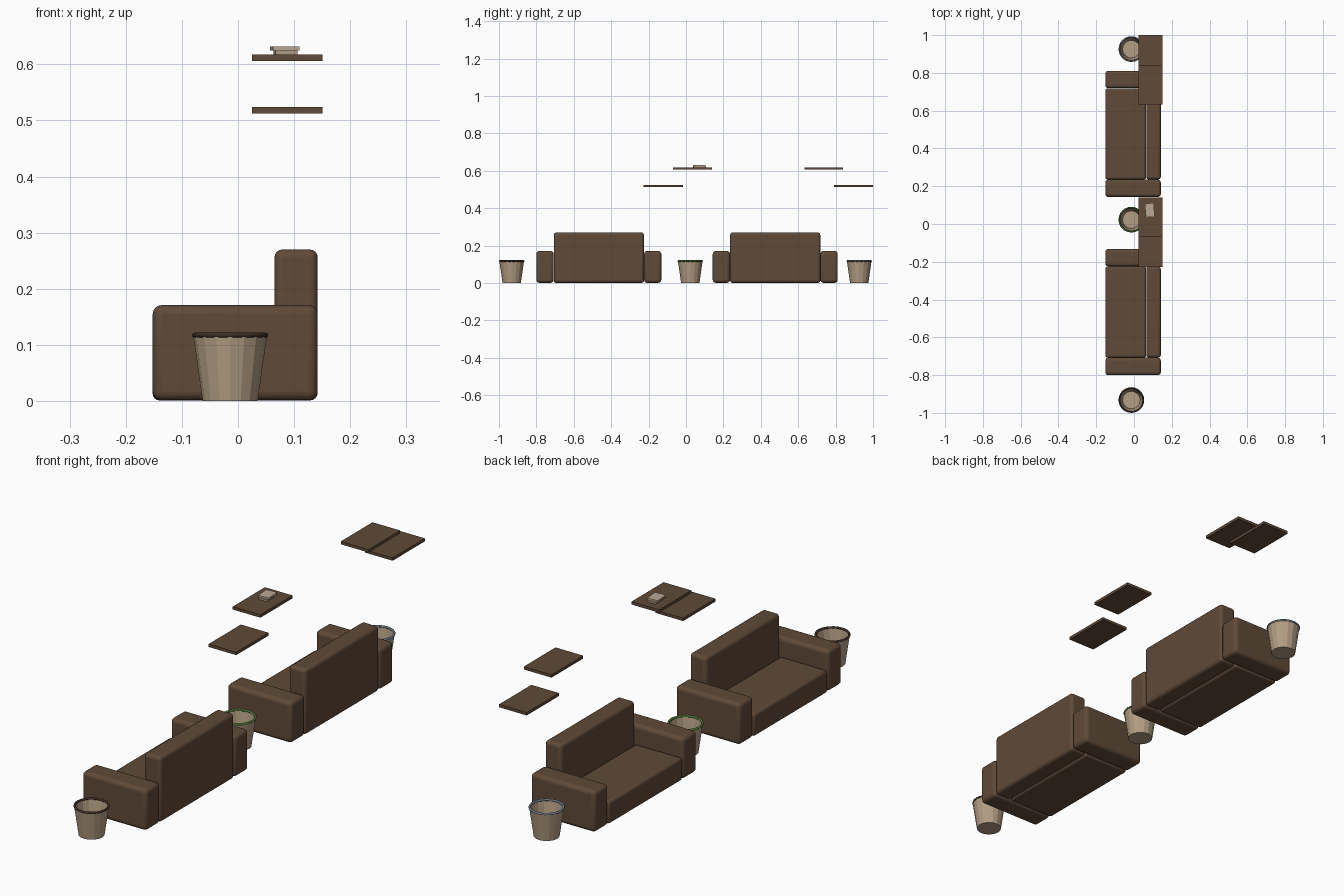
import bpy, bmesh
from math import radians, sin, cos, pi

if "Cube" in bpy.data.objects:
    bpy.data.objects.remove(bpy.data.objects["Cube"])


def material(name, rgb):
    m = bpy.data.materials.new(name)
    m.diffuse_color = (*rgb, 1)
    m.use_nodes = True
    m.node_tree.nodes["Principled BSDF"].inputs["Base Color"].default_value = m.diffuse_color
    return m


BROWN = material("brown", (0.115, 0.068, 0.04))
TAN = material("tan", (0.45, 0.34, 0.23))
PALE = material("pale", (0.50, 0.40, 0.30))
DARK = material("dark_rim", (0.05, 0.028, 0.018))
GREEN = material("green_rim", (0.07, 0.19, 0.04))
GREY = material("grey_rim", (0.16, 0.19, 0.22))


def box(name, x, y, z, mat, bevel=0.0, turn=0.0):
    """Box from (low, high) ranges, optionally rounded and turned about z."""
    bpy.ops.mesh.primitive_cube_add(size=1)
    o = bpy.context.object
    o.name = name
    o.location = [(a + b) / 2 for a, b in (x, y, z)]
    o.scale = [b - a for a, b in (x, y, z)]
    bpy.ops.object.transform_apply(location=False, rotation=False, scale=True)
    o.rotation_euler.z = radians(turn)
    o.data.materials.append(mat)
    if bevel:
        m = o.modifiers.new("rounding", "BEVEL")
        m.width = bevel
        m.segments = 4
        bpy.ops.object.shade_smooth_by_angle(angle=radians(35))
    return o


def lathe(name, profile, sides, loc, mat, closed=False):
    """Surface of revolution from (radius, z) points; radius 0 is a pole."""
    bm = bmesh.new()
    rings = []
    for r, z in profile:
        if r == 0:
            rings.append([bm.verts.new((0, 0, z))] * sides)
        else:
            rings.append([bm.verts.new((r * cos(2 * pi * i / sides),
                                        r * sin(2 * pi * i / sides), z))
                          for i in range(sides)])
    pairs = list(zip(rings, rings[1:])) + ([(rings[-1], rings[0])] if closed else [])
    for a, b in pairs:
        for i in range(sides):
            j = (i + 1) % sides
            bm.faces.new(list(dict.fromkeys((a[i], a[j], b[j], b[i]))))
    bmesh.ops.recalc_face_normals(bm, faces=bm.faces)
    me = bpy.data.meshes.new(name)
    bm.to_mesh(me)
    bm.free()
    o = bpy.data.objects.new(name, me)
    o.location = loc
    me.materials.append(mat)
    bpy.context.collection.objects.link(o)
    return o


# Two sofas facing -x
for n, cy in (("a", -0.466), ("b", 0.477)):
    half, inner = 0.334, 0.241
    for side, s in (("left", 1), ("right", -1)):
        y = sorted((cy + s * (inner + 0.001), cy + s * half))
        box(f"sofa_{n}_{side}_arm", (-0.152, 0.142), y, (0.001, 0.171), BROWN, 0.016)
    box(f"sofa_{n}_back", (0.065, 0.142), (cy - inner, cy + inner), (0.001, 0.27), BROWN, 0.014)
    box(f"sofa_{n}_seat", (-0.152, 0.064), (cy - inner, cy + inner), (0.001, 0.095), BROWN, 0.012)

# Three tapered bins with coloured rims
for n, cy, rim in (("a", -0.932, DARK), ("b", 0.023, GREEN), ("c", 0.926, GREY)):
    loc = (-0.014, cy, 0)
    lathe(f"bin_{n}_body", [(0, 0), (0.049, 0), (0.066, 0.118), (0.063, 0.118),
                            (0.0465, 0.005), (0, 0.005)], 16, loc, TAN)
    ring = [(0.0635 + 0.0045 * cos(2 * pi * k / 8), 0.1175 + 0.0045 * sin(2 * pi * k / 8))
            for k in range(8)]
    r = lathe(f"bin_{n}_rim", ring, 24, loc, rim, closed=True)
    r.data.shade_smooth()

# Floating wall shelves in two staggered pairs
for n, y, z in (("a_low", (-0.227, -0.017), 0.512), ("a_high", (-0.07, 0.139), 0.606),
                ("b_high", (0.633, 0.839), 0.606), ("b_low", (0.79, 1.0), 0.512)):
    box(f"shelf_{n}", (0.025, 0.151), y, (z, z + 0.012), BROWN)

# Two small books stacked on a high shelf
box("lower_book", (0.065, 0.104), (0.039, 0.107), (0.618, 0.625), TAN, turn=3)
box("upper_book", (0.060, 0.107), (0.043, 0.103), (0.625, 0.632), PALE, turn=5)
